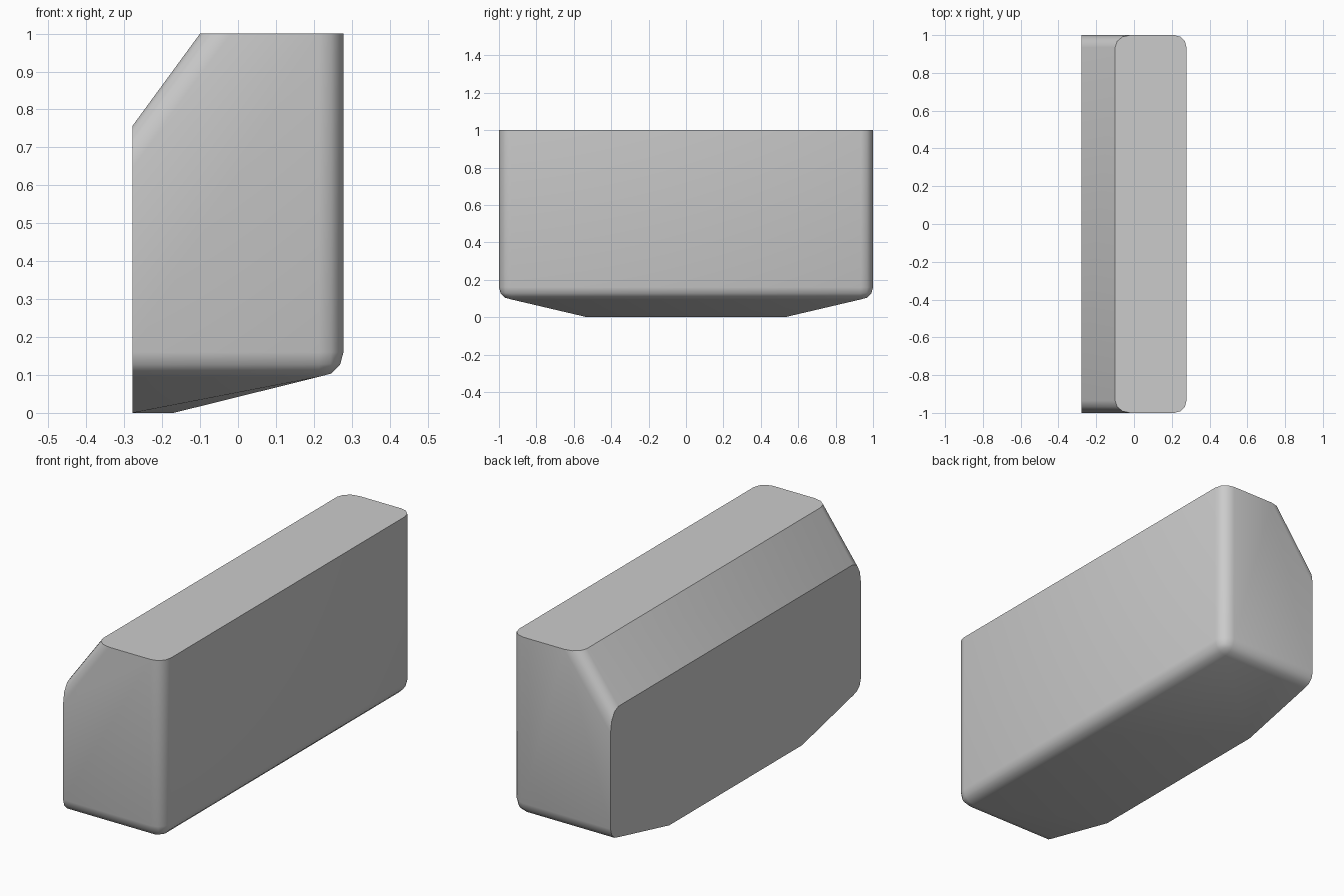
import bpy, bmesh, math

old = bpy.data.objects.get("Cube")
if old:
    bpy.data.objects.remove(old, do_unlink=True)

# Colour
grey = bpy.data.materials.new("plain_grey")
grey.use_nodes = True
rgba = (0.6, 0.6, 0.6, 1)
grey.diffuse_color = rgba
grey.node_tree.nodes["Principled BSDF"].inputs["Base Color"].default_value = rgba

BACK, FACE, FLOOR, END = -0.278, 0.278, 0.095, 1.0
profile = [(BACK, FLOOR), (FACE, FLOOR), (FACE, 1), (-0.1, 1), (BACK, 0.757)]

# Chamfered block, swept along y
bm = bmesh.new()
near = [bm.verts.new((x, -END, z)) for x, z in profile]
far = [bm.verts.new((x, END, z)) for x, z in profile]
n = len(profile)
bm.faces.new(near)
bm.faces.new(far[::-1])
for i in range(n):
    j = (i + 1) % n
    bm.faces.new((near[j], near[i], far[i], far[j]))
bmesh.ops.recalc_face_normals(bm, faces=bm.faces)

# Rounded edges: end outlines except top and back, plus the lower face edge
rounded = [bm.edges.get((ring[a], ring[b])) for ring in (near, far)
           for a, b in ((0, 1), (1, 2), (3, 4))]
rounded.append(bm.edges.get((near[1], far[1])))
bmesh.ops.bevel(bm, geom=rounded, offset=0.065, offset_type='OFFSET',
                segments=3, profile=0.5, affect='EDGES', clamp_overlap=True)

# Shallow keel under the back edge, joined to the block as one convex shell
for x, y in ((BACK, -0.53), (BACK, 0.53), (-0.17, 0)):
    bm.verts.new((x, y, 0))
hull = bmesh.ops.convex_hull(bm, input=bm.verts[:], use_existing_faces=False)
inner = {g for g in hull["geom_interior"] + hull["geom_unused"]
         if isinstance(g, bmesh.types.BMVert)}
bmesh.ops.delete(bm, geom=list(inner), context='VERTS')
kept = {g for g in hull["geom"] if isinstance(g, bmesh.types.BMFace) and g.is_valid}
bmesh.ops.delete(bm, geom=[f for f in bm.faces if f not in kept], context='FACES')
bmesh.ops.dissolve_limit(bm, angle_limit=math.radians(0.5),
                         verts=bm.verts[:], edges=bm.edges[:])
bmesh.ops.recalc_face_normals(bm, faces=bm.faces)

mesh = bpy.data.meshes.new("rounded_block")
bm.to_mesh(mesh)
bm.free()
mesh.materials.append(grey)
block = bpy.data.objects.new("rounded_block", mesh)
bpy.context.collection.objects.link(block)

# Smooth rounding with crisp main edges
bpy.ops.object.select_all(action='DESELECT')
block.select_set(True)
bpy.context.view_layer.objects.active = block
bpy.ops.object.shade_smooth_by_angle(angle=math.radians(32))
